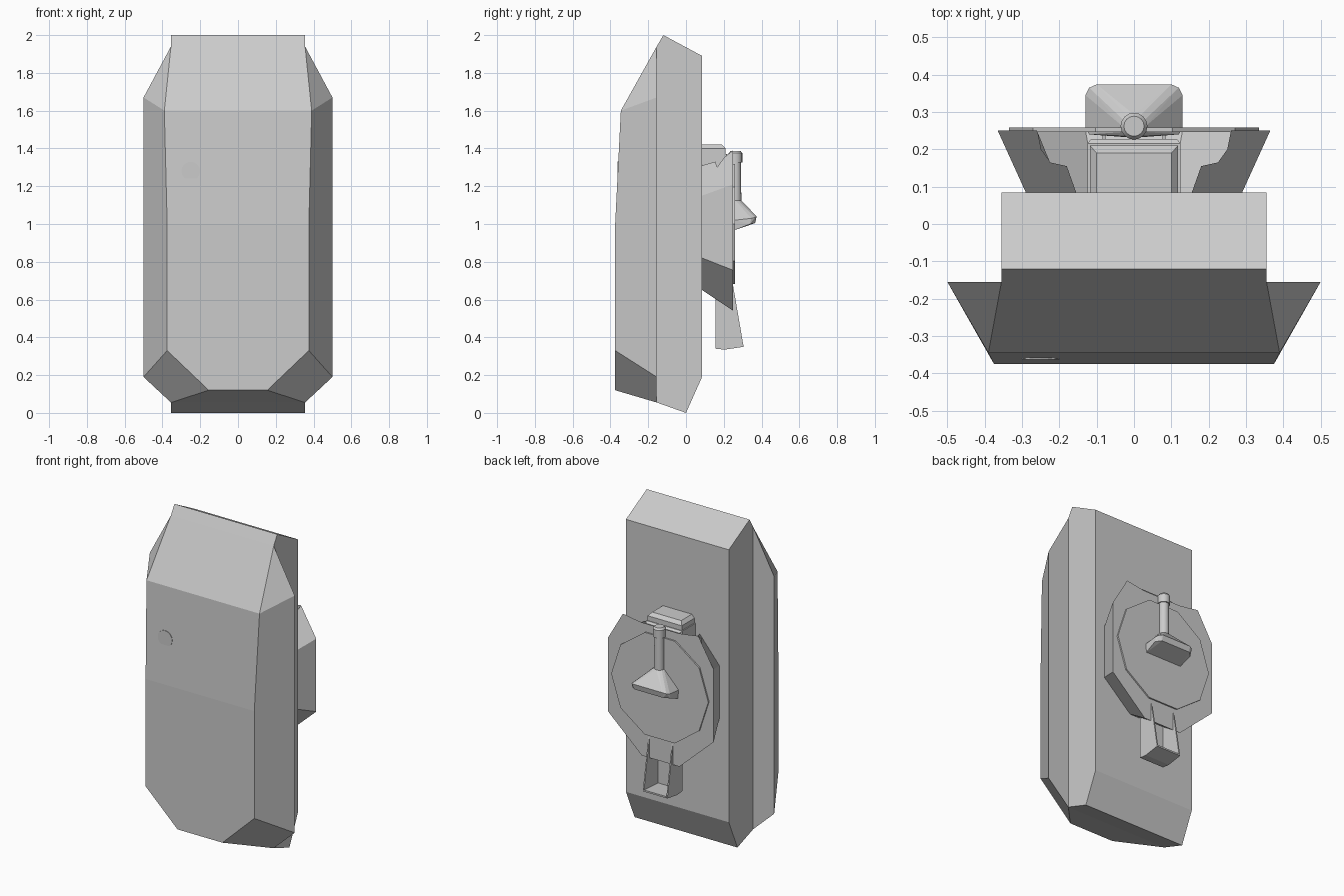
import bpy, bmesh, math
from mathutils import Matrix

if "Cube" in bpy.data.objects:
    bpy.data.objects.remove(bpy.data.objects["Cube"])


def finish(name, bm):
    bmesh.ops.remove_doubles(bm, verts=bm.verts, dist=0.0005)
    bmesh.ops.recalc_face_normals(bm, faces=bm.faces)
    me = bpy.data.meshes.new(name)
    bm.to_mesh(me)
    bm.free()
    ob = bpy.data.objects.new(name, me)
    bpy.context.collection.objects.link(ob)
    return ob


def prism(name, profile, x0, x1):
    """Side profile (y, z) extruded along x."""
    bm = bmesh.new()
    f = bm.faces.new([bm.verts.new((x0, y, z)) for y, z in profile])
    r = bmesh.ops.extrude_face_region(bm, geom=[f])
    vs = [v for v in r["geom"] if isinstance(v, bmesh.types.BMVert)]
    bmesh.ops.translate(bm, verts=vs, vec=(x1 - x0, 0, 0))
    return finish(name, bm)


def hull(name, half, extra=()):
    """Convex solid from points mirrored in x."""
    bm = bmesh.new()
    pts = list(half) + [(-x, y, z) for x, y, z in half] + list(extra)
    for p in pts:
        bm.verts.new(p)
    r = bmesh.ops.convex_hull(bm, input=bm.verts)
    junk = [v for v in bm.verts if not v.link_faces]
    bmesh.ops.delete(bm, geom=junk, context='VERTS')
    bmesh.ops.dissolve_limit(bm, angle_limit=math.radians(1), verts=bm.verts, edges=bm.edges)
    return finish(name, bm)


def cylinder(name, loc, r1, r2, h, sides, axis='Z', turn=0.0):
    bm = bmesh.new()
    m = Matrix.Translation(loc)
    if axis == 'Y':
        m = m @ Matrix.Rotation(math.radians(90), 4, 'X')
    m = m @ Matrix.Rotation(turn, 4, 'Z')
    bmesh.ops.create_cone(bm, cap_ends=True, segments=sides, radius1=r1, radius2=r2, depth=h, matrix=m)
    return finish(name, bm)


def smooth(ob):
    for p in ob.data.polygons:
        p.use_smooth = len(p.vertices) == 4


# Shield: rear slab and faceted front shell
prism("shield_back", [(.085, .19), (.085, 1.89), (-.12, 2.0), (-.155, 1.94),
                      (-.155, .055), (0, 0)], -.355, .355)
hull("shield_front", [(.355, -.155, 1.94), (.5, -.155, 1.67), (.5, -.155, .19), (.355, -.155, .055),
                      (.39, -.345, 1.6), (.375, -.375, 1.0), (.375, -.375, .33), (.155, -.375, .12)])

# Small round lens on the front
cylinder("front_lens", (-.25, -.353, 1.28), .05, .05, .02, 16, 'Y')

# Flared rear housing: thin skin, open at the top
bm = bmesh.new()
near = [(.29, .085, 1.15), (.29, .085, .82), (.1, .085, .65)]
far = [(.365, .25, 1.21), (.365, .25, .755), (.13, .25, .54)]
notch = [(.26, .25, 1.39), (.25, .2, 1.35), (.225, .165, 1.3), (.18, .155, 1.33), (.155, .085, 1.31)]


def face(pts, s):
    bm.faces.new([bm.verts.new((x * s, y, z)) for x, y, z in pts])


for s in (1, -1):
    for i in range(2):
        face([near[i], near[i + 1], far[i + 1], far[i]], s)
    face([near[0], far[0]] + notch, s)
flip = lambda p: (-p[0], p[1], p[2])
face([near[2], far[2], flip(far[2]), flip(near[2])], 1)
rim = [(.13, .25, 1.37), (.2, .25, 1.38), notch[0]] + far
face(rim + [flip(p) for p in reversed(rim)], 1)
finish("rear_housing", bm)

# Ten-sided plate on the housing
cylinder("rear_plate", (0, .253, 1.0), .335, .335, .012, 10, 'Y', math.radians(90))

# Block above the housing, with collar
hull("top_block", [(.1, .085, 1.42), (.1, .19, 1.42), (.118, .21, 1.4), (.118, .085, 1.4),
                   (.118, .21, 1.2), (.118, .085, 1.2)])
hull("block_collar", [(.125, .085, 1.37), (.125, .215, 1.37), (.115, .228, 1.36),
                      (.125, .085, 1.2), (.125, .215, 1.2), (.115, .228, 1.2)])

# Lever: stem, cap and flared foot
smooth(cylinder("lever_stem", (0, .262, 1.23), .031, .029, .25, 16))
smooth(cylinder("lever_cap", (0, .262, 1.35), .036, .036, .05, 16))
smooth(cylinder("lever_cap_top", (0, .262, 1.381), .036, .027, .012, 16))
ring = [(.031 * math.cos(a * math.pi / 6), .262 + .031 * math.sin(a * math.pi / 6), 1.125)
        for a in range(12)]
hull("lever_foot", [(.12, .24, 1.03), (.13, .255, 1.02), (.13, .345, 1.03), (.12, .365, 1.035),
                    (.1, .374, 1.04), (.125, .25, .965), (.13, .34, 1.0), (.1, .366, 1.005)], ring)

# Open-backed chute below the housing
wall = [(.155, .66), (.155, .34), (.205, .335), (.305, .35), (.25, .67)]
for side, x in (("left", -.085), ("right", .077)):
    prism("chute_wall_" + side, wall, x, x + .008)
prism("chute_floor", [(.155, .34), (.205, .335), (.305, .35), (.305, .36), (.155, .35)], -.077, .077)
prism("chute_front", [(.155, .34), (.165, .34), (.165, .66), (.155, .66)], -.077, .077)
